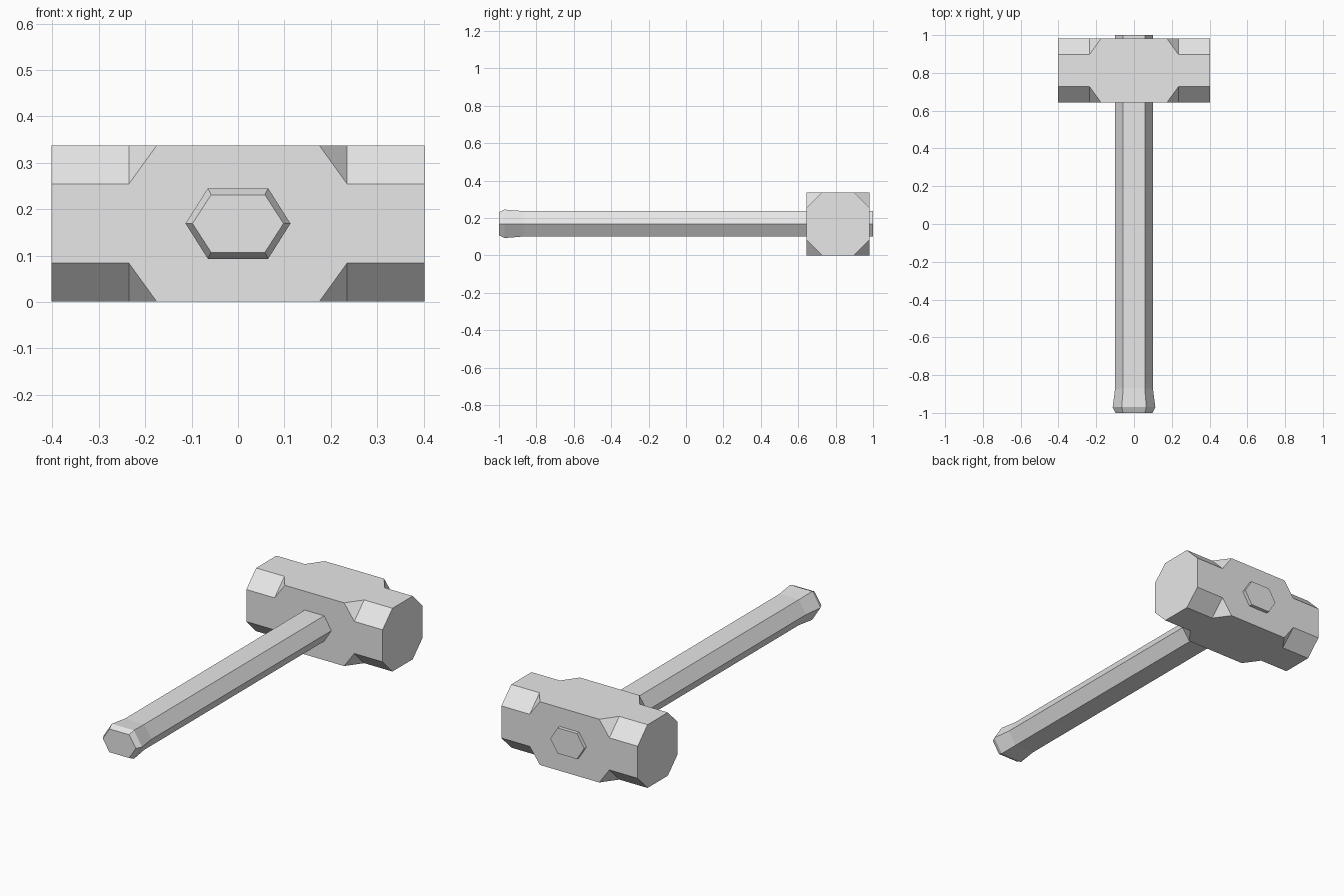
import bpy, bmesh

cube = bpy.data.objects.get("Cube")
if cube:
    bpy.data.objects.remove(cube, do_unlink=True)

MID_Z = 0.169    # handle axis height
HEAD_Y = 0.8125  # centre of the head along the handle

grey = bpy.data.materials.new("plain grey")
grey.use_nodes = True
grey.diffuse_color = (0.8, 0.8, 0.8, 1)
grey.node_tree.nodes["Principled BSDF"].inputs["Base Color"].default_value = (0.8, 0.8, 0.8, 1)


def loft(name, rings):
    """Skin a list of matching rings, cap both ends, merge collapsed corners."""
    bm = bmesh.new()
    loops = [[bm.verts.new(p) for p in ring] for ring in rings]
    n = len(loops[0])
    for a, b in zip(loops, loops[1:]):
        for i in range(n):
            j = (i + 1) % n
            bm.faces.new((a[i], a[j], b[j], b[i]))
    bm.faces.new(loops[0])
    bm.faces.new(loops[-1])
    bmesh.ops.remove_doubles(bm, verts=bm.verts, dist=0.0001)
    bmesh.ops.recalc_face_normals(bm, faces=bm.faces)
    mesh = bpy.data.meshes.new(name)
    bm.to_mesh(mesh)
    bm.free()
    mesh.materials.append(grey)
    obj = bpy.data.objects.new(name, mesh)
    bpy.context.collection.objects.link(obj)
    return obj


def hexagon(y, point, flat, height):
    """Hexagon across the handle, with points to the left and right."""
    outline = [(point, 0), (flat, height), (-flat, height),
               (-point, 0), (-flat, -height), (flat, -height)]
    return [(x, y, MID_Z + z) for x, z in outline]


def cut_square(x, cut, half=0.1685):
    """Square across the head with its corners cut by the given amount."""
    k = half - cut
    outline = [(half, k), (k, half), (-k, half), (-half, k),
               (-half, -k), (-k, -half), (k, -half), (half, -k)]
    return [(x, HEAD_Y + y, MID_Z + z) for y, z in outline]


# Handle with a flared, bevelled grip end
loft("handle", [hexagon(-1, 0.098, 0.058, 0.062),
                hexagon(-0.97, 0.113, 0.065, 0.076),
                hexagon(-0.87, 0.1, 0.057, 0.068),
                hexagon(1, 0.1, 0.057, 0.068)])

# Head: square middle block running out to eight-sided striking ends
half_head = [(0.175, 0), (0.235, 0.083), (0.402, 0.083)]
stations = [(-x, c) for x, c in reversed(half_head)] + half_head
loft("hammer_head", [cut_square(x, c) for x, c in stations])
